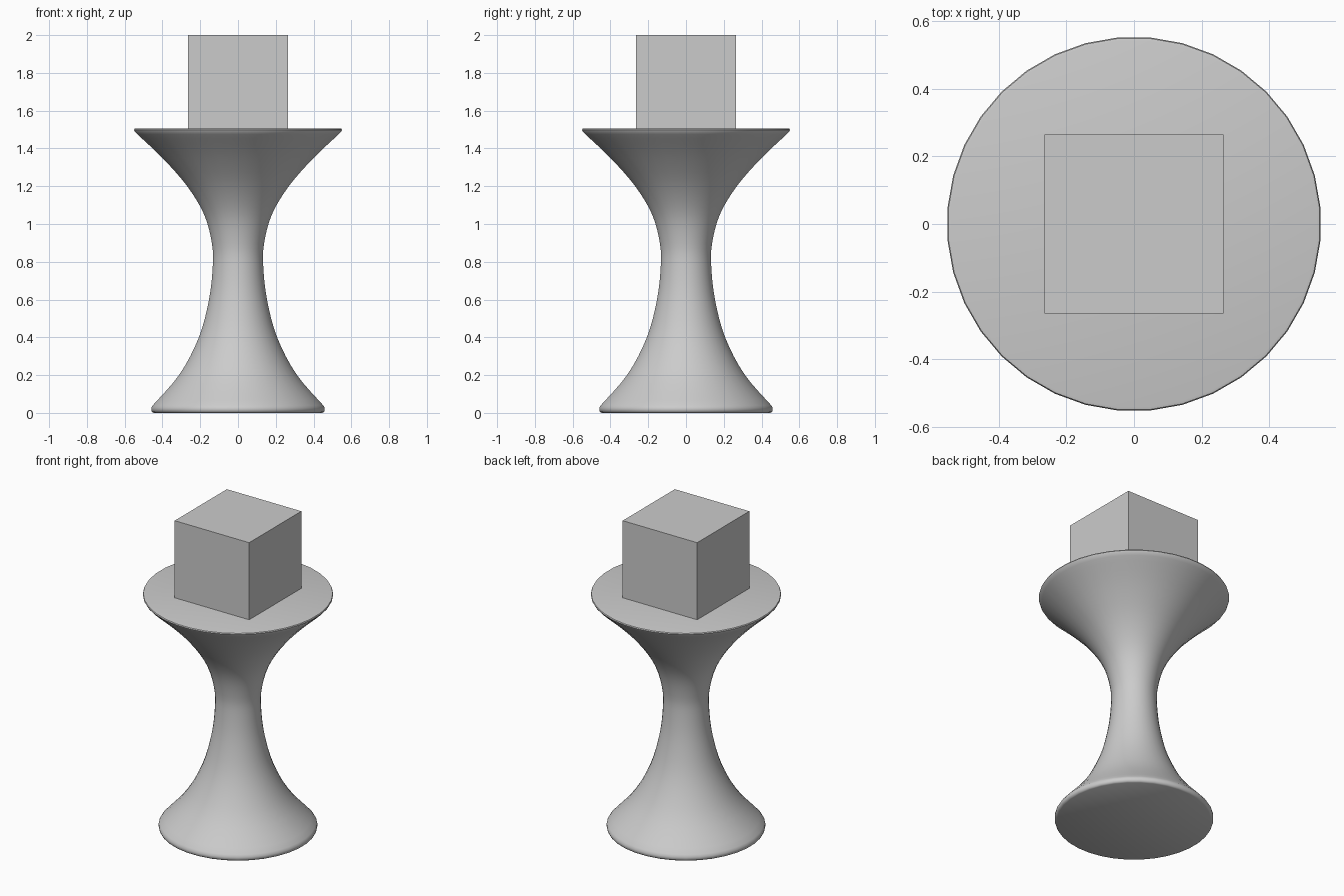
import bpy, bmesh, math

if "Cube" in bpy.data.objects:
    bpy.data.objects.remove(bpy.data.objects["Cube"])

SIDES = 36


def finish(bm, name):
    bmesh.ops.recalc_face_normals(bm, faces=bm.faces[:])
    mesh = bpy.data.meshes.new(name)
    bm.to_mesh(mesh)
    bm.free()
    obj = bpy.data.objects.new(name, mesh)
    bpy.context.collection.objects.link(obj)
    return obj


def lathe(name, profile):
    """Revolve (radius, height) points around z, with flat end caps."""
    bm = bmesh.new()
    rings = []
    for r, z in profile:
        angles = [math.tau * (i + 0.5) / SIDES for i in range(SIDES)]
        rings.append([bm.verts.new((r * math.cos(a), r * math.sin(a), z)) for a in angles])
    for low, high in zip(rings, rings[1:]):
        for i in range(SIDES):
            j = (i + 1) % SIDES
            bm.faces.new((low[i], low[j], high[j], high[i]))
    bm.faces.new(rings[0][::-1])
    bm.faces.new(rings[-1])
    return finish(bm, name)


def smooth_curve(points, steps=4):
    """Catmull-Rom curve through the points."""
    ext = [points[0]] + points + [points[-1]]
    out = []
    for p0, p1, p2, p3 in zip(ext, ext[1:], ext[2:], ext[3:]):
        for s in range(steps):
            t = s / steps
            out.append(tuple(
                0.5 * (2 * b + (c - a) * t + (2 * a - 5 * b + 4 * c - d) * t * t
                       + (3 * b - a - 3 * c + d) * t ** 3)
                for a, b, c, d in zip(p0, p1, p2, p3)))
    return out + [points[-1]]


# Flared pedestal: rounded foot rim, waisted stem, rounded top rim
stem = [(0.453, 0.04), (0.31, 0.205), (0.208, 0.4), (0.154, 0.6), (0.134, 0.78),
        (0.139, 0.9), (0.18, 1.05), (0.27, 1.2), (0.40, 1.348), (0.535, 1.475)]
foot_rim = [(0.448, 0.0), (0.457, 0.005), (0.461, 0.015), (0.461, 0.027)]
top_rim = [(0.549, 1.489), (0.553, 1.498), (0.550, 1.504), (0.542, 1.506)]
pedestal = lathe("pedestal", foot_rim + smooth_curve(stem) + top_rim)

# Cube standing on the pedestal
bm = bmesh.new()
bmesh.ops.create_cube(bm, size=1.0)
bmesh.ops.scale(bm, vec=(0.528, 0.528, 0.495), verts=bm.verts)
cube = finish(bm, "cube_block")
cube.location.z = 1.7525

# Smooth stem, crisp caps
bpy.ops.object.select_all(action='DESELECT')
pedestal.select_set(True)
bpy.context.view_layer.objects.active = pedestal
bpy.ops.object.shade_smooth_by_angle(angle=math.radians(40))
